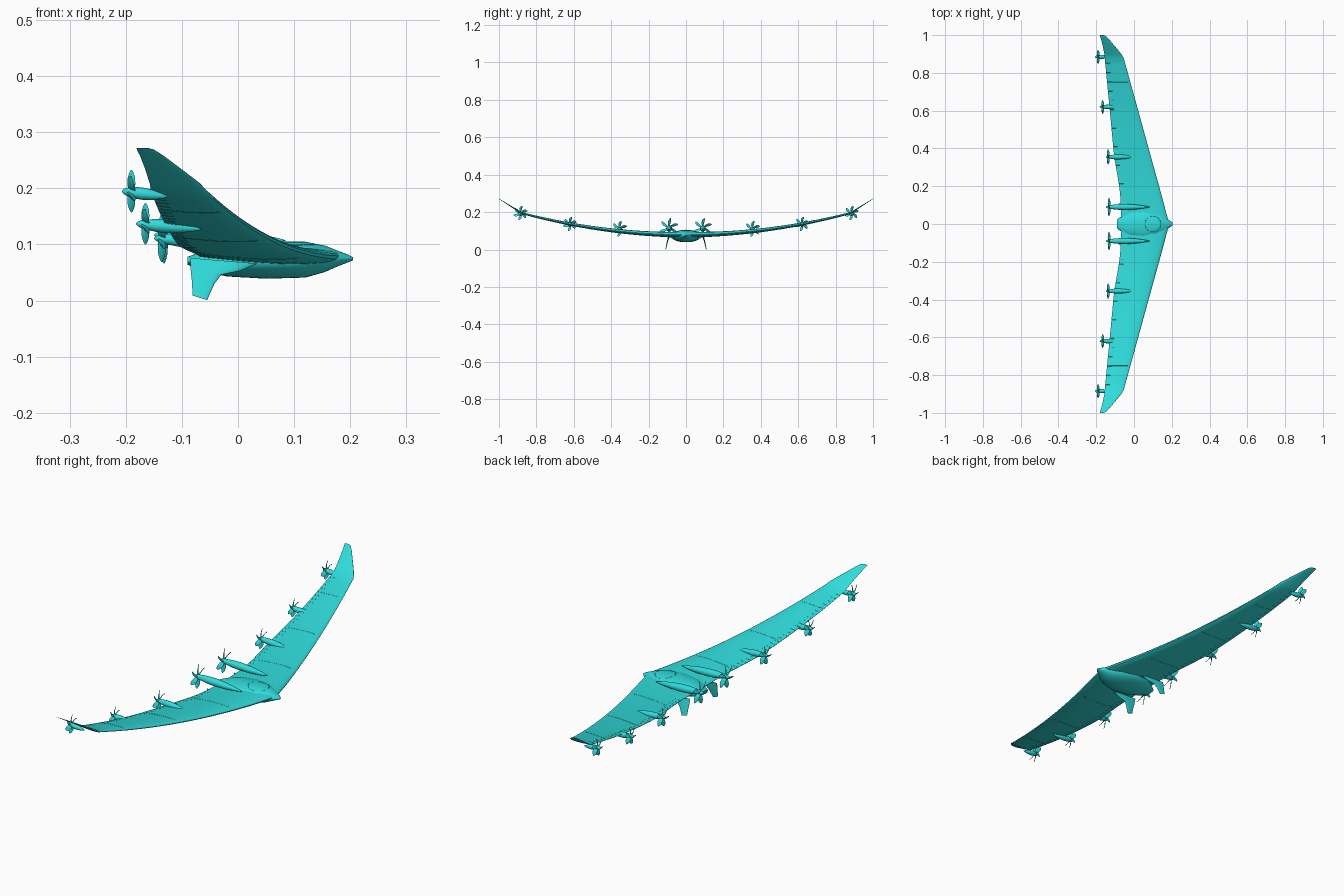
import bpy, bmesh, math
from mathutils import Vector

if "Cube" in bpy.data.objects:
    bpy.data.objects.remove(bpy.data.objects["Cube"])

teal = bpy.data.materials.new("teal")
teal.diffuse_color = (0.03, 0.72, 0.72, 1)
teal.use_nodes = True
teal.node_tree.nodes["Principled BSDF"].inputs["Base Color"].default_value = teal.diffuse_color


def make(name, verts, faces, angle=35):
    bm = bmesh.new()
    vs = [bm.verts.new(v) for v in verts]
    for f in faces:
        bm.faces.new([vs[i] for i in f])
    bmesh.ops.recalc_face_normals(bm, faces=bm.faces)
    me = bpy.data.meshes.new(name)
    bm.to_mesh(me)
    bm.free()
    for p in me.polygons:
        p.use_smooth = True
    me.set_sharp_from_angle(angle=math.radians(angle))
    me.materials.append(teal)
    ob = bpy.data.objects.new(name, me)
    bpy.context.collection.objects.link(ob)
    return ob


def skin(rings):
    """Verts and faces of a capped loft through equal-length rings."""
    n = len(rings[0])
    verts = [v for r in rings for v in r]
    faces = [(i * n + j, i * n + (j + 1) % n, (i + 1) * n + (j + 1) % n, (i + 1) * n + j)
             for i in range(len(rings) - 1) for j in range(n)]
    last = (len(rings) - 1) * n
    faces += [tuple(range(n)), tuple(range(last, last + n))]
    return verts, faces


def half_thick(t):
    return 5 * (.2969 * math.sqrt(t) - .126 * t - .3516 * t**2 + .2843 * t**3 - .1015 * t**4)


TS = [(1 - math.cos(math.pi * i / 14)) / 2 for i in range(15)]


def airfoil(le, te, thick, normal):
    le, te, normal = Vector(le), Vector(te), Vector(normal)
    path = [(t, 1) for t in reversed(TS)] + [(t, -1) for t in TS[1:]]
    return [le.lerp(te, t) + normal * s * thick * (half_thick(t) + .02) for t, s in path]


def interp(table, v):
    for a, b in zip(table, table[1:]):
        if v <= b[0]:
            k = (v - a[0]) / (b[0] - a[0])
            return [p + (q - p) * k for p, q in zip(a[1:], b[1:])]
    return list(table[-1][1:])


# Wing plan: |y|, leading x, trailing x, thickness ratio
PLAN = [(0, .186, -.068, .12), (.12, .155, -.07, .12), (.2, .133, -.078, .115),
        (.355, .09, -.105, .11), (.62, .017, -.13, .11), (.88, -.055, -.155, .10),
        (.9, -.067, -.157, .10), (.94, -.1, -.165, .09), (.98, -.134, -.175, .08),
        (.995, -.149, -.18, .08), (1.0, -.16, -.181, .05)]


def wing_z(y):
    y = abs(y)
    return .079 + .15 * y * y if y < .88 else .195 + (y - .88) * .64


def wing_top(x, y, side=1):
    le, te, th = interp(PLAN, abs(y))
    t = min(max((le - x) / (le - te), 0), 1)
    return wing_z(y) + side * th * (le - te) * (half_thick(t) + .02)


ys = sorted({round(i * .044, 3) for i in range(-20, 21)} |
            {s * y for y in (.9, .94, .98, .995, 1.0) for s in (-1, 1)})
rings = []
for y in ys:
    le, te, th = interp(PLAN, abs(y))
    z = wing_z(y)
    rings.append(airfoil((le, y, z), (te, y, z), th * (le - te), (0, 0, 1)))
make("wing", *skin(rings))

# Central body: x, half width, top z, bottom z
BODY = [(-.09, .024, .078, .064), (-.06, .045, .089, .052), (-.02, .07, .099, .043),
        (.05, .082, .105, .039), (.12, .066, .105, .041), (.155, .045, .098, .051),
        (.18, .025, .088, .062), (.196, .014, .082, .068), (.205, .004, .077, .072)]
rings = []
for x, w, top, bot in BODY:
    mid, h = (top + bot) / 2, (top - bot) / 2
    rings.append([(x, w * math.cos(a), mid + h * math.sin(a))
                  for a in [2 * math.pi * k / 32 for k in range(32)]])
make("central_body", *skin(rings))


def skin_top(x, y):
    w, top, bot = interp(BODY, x)
    z = wing_top(x, y)
    if abs(y) < w:
        z = max(z, (top + bot) / 2 + (top - bot) / 2 * math.sqrt(1 - (y / w)**2))
    return z


# Engine pods and propellers: y, z, tail x, front x, radius, blade length, blade x
ENGINES = [(.09, .117, -.15, .085, .016, .051, -.132), (.355, .111, -.15, .005, .013, .042, -.136),
           (.62, .137, -.182, -.065, .012, .037, -.165), (.885, .195, -.207, -.125, .011, .038, -.19)]
POD = [(0, .03), (.03, .35), (.08, .58), (.15, .72), (.3, .95), (.45, 1), (.65, .85),
       (.85, .48), (.95, .22), (1, .03)]


def propeller(name, x, y, z, length, count=6):
    verts, faces = [], []
    for b in range(count):
        a = 2 * math.pi * b / count + .5
        out = Vector((0, math.cos(a), math.sin(a)))
        side = Vector((0, -math.sin(a), math.cos(a)))
        ring = []
        for r, chord, twist, sweep in [(.1, .006, 1.1, 0), (.35, .009, .9, .001), (.65, .01, .7, -.001),
                                       (.88, .007, .55, -.004), (1, .002, .5, -.007)]:
            along = side * math.cos(twist) + Vector((1, 0, 0)) * math.sin(twist)
            nrm = along.cross(out)
            c = Vector((x, y, z)) + out * r * length + side * sweep
            ring.append([c + along * chord, c + nrm * .0012, c - along * chord, c - nrm * .0012])
        v, f = skin(ring)
        faces += [tuple(i + len(verts) for i in q) for q in f]
        verts += v
    make(name, verts, faces, 50)


for i, (y, z, x0, x1, r, length, px) in enumerate(ENGINES):
    for s, tag in ((1, "left"), (-1, "right")):
        rings = [[(x0 + (x1 - x0) * t, s * y + r * k * math.cos(a), z + r * k * math.sin(a) - .01 * t)
                  for a in [2 * math.pi * j / 20 for j in range(20)]] for t, k in POD]
        make(f"engine_pod_{tag}_{i + 1}", *skin(rings))
        propeller(f"propeller_{tag}_{i + 1}", px, s * y, z, length)

# Ventral fins: leading x, z, trailing x, z, y, thickness
FIN = [(.035, .066, -.085, .076, .092, .009), (.005, .053, -.085, .066, .095, .007),
       (-.03, .046, -.084, .05, .098, .006), (-.042, .03, -.082, .034, .102, .005),
       (-.055, .001, -.081, .009, .108, .003)]
for s, tag in ((1, "left"), (-1, "right")):
    make(f"ventral_fin_{tag}", *skin([airfoil((lx, s * y, lz), (tx, s * y, tz), th, (0, 1, 0))
                                      for lx, lz, tx, tz, y, th in FIN]))

# Raised seams, hatch ring and trailing edge ribs laid on the skin
seams = bpy.data.curves.new("surface_seams", "CURVE")
seams.dimensions = "3D"
seams.bevel_depth = .0008
seams.bevel_resolution = 0
seams.materials.append(teal)


def line(points, cyclic=False):
    sp = seams.splines.new("POLY")
    sp.points.add(len(points) - 1)
    for p, q in zip(sp.points, points):
        p.co = (*q, 1)
    sp.use_cyclic_u = cyclic


line([(x, y, skin_top(x, y)) for x, y in
      [(.1 + .042 * math.cos(a), .042 * math.sin(a)) for a in [k * math.pi / 20 for k in range(40)]]], True)
for s in (1, -1):
    for y in (.22, .49, .75):
        le, te, _ = interp(PLAN, y)
        for side in (1, -1):
            line([(le + (te - le) * k / 10, s * y, wing_top(le + (te - le) * k / 10, y, side))
                  for k in range(1, 10)])
    for k in range(30):
        y = .14 + k * .0245
        te = interp(PLAN, y)[1]
        for side in (1, -1):
            line([(te + d, s * y, wing_top(te + d, y, side)) for d in (.002, .012, .024)])
bpy.context.collection.objects.link(bpy.data.objects.new("surface_seams", seams))
